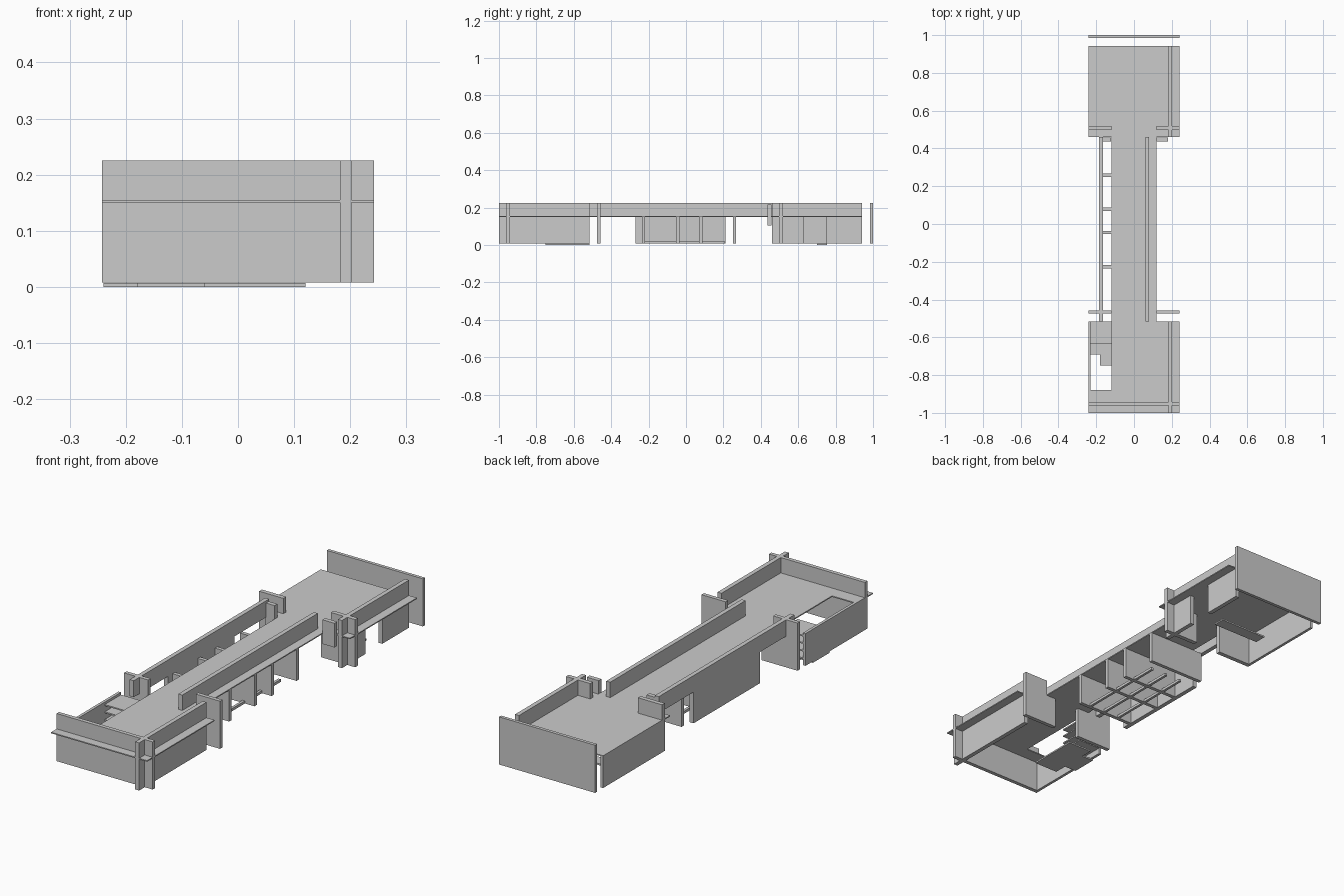
import bpy, bmesh

if "Cube" in bpy.data.objects:
    bpy.data.objects.remove(bpy.data.objects["Cube"])

Z0, ZS, ZT, TOP = 0.008, 0.15, 0.155, 0.225   # wall foot, slab underside, slab top, wall head


def prism(name, pts, z0, z1):
    """Extrude a flat outline from z0 to z1."""
    bm = bmesh.new()
    face = bm.faces.new([bm.verts.new((x, y, z0)) for x, y in pts])
    ext = bmesh.ops.extrude_face_region(bm, geom=[face])
    verts = [g for g in ext['geom'] if isinstance(g, bmesh.types.BMVert)]
    bmesh.ops.translate(bm, verts=verts, vec=(0, 0, z1 - z0))
    bmesh.ops.recalc_face_normals(bm, faces=bm.faces)
    me = bpy.data.meshes.new(name)
    bm.to_mesh(me)
    bm.free()
    ob = bpy.data.objects.new(name, me)
    bpy.context.collection.objects.link(ob)
    return ob


def box(name, x0, x1, y0, y1, z0=Z0, z1=TOP):
    return prism(name, [(x0, y0), (x1, y0), (x1, y1), (x0, y1)], z0, z1)


# Floor slab: dumbbell outline with the stair opening notched into the front left
prism("floor_slab", [(-.242, -1), (.242, -1), (.242, -.515), (.12, -.515), (.12, .46),
                     (.242, .46), (.242, .942), (-.242, .942), (-.242, .46), (-.12, .46),
                     (-.12, -.88), (-.242, -.88)], ZS, ZT)

# End walls
box("back_wall", -.242, .242, .985, 1.0)
box("front_wall", -.242, .242, -.96, -.942)

# Front room side walls
box("front_room_right_wall", .182, .202, -1, -.515)
box("front_room_left_wall", -.242, -.229, -.942, -.515, Z0, ZT)

# Back room side walls, with a doorway low in the right one
box("back_room_right_wall_upper", .182, .202, .46, .942, ZS, TOP)
box("back_room_right_wall_near", .182, .202, .46, .63, Z0, ZS)
box("back_room_right_wall_far", .182, .202, .75, .942, Z0, ZS)
box("back_room_left_wall", -.242, -.229, .50, .942, Z0, ZT)

# Partitions at each end of the corridor, running further in below the slab
for label, y0, y1 in (("front", -.475, -.457), ("back", .498, .518)):
    box(label + "_partition_left", -.242, -.12, y0, y1)
    box(label + "_partition_left_lower", -.12, -.06, y0, y1, Z0, ZS)
    box(label + "_partition_right", .12, .242, y0, y1)
    box(label + "_partition_right_lower", .07, .12, y0, y1, Z0, ZS)

# Small hanging panels by the back partitions
box("small_panel_left", -.168, -.122, .437, .457, .105, .215)
box("small_panel_right", .12, .18, .437, .457, .105, .215)

# Long corridor walls
box("corridor_wall_left", -.185, -.165, -.515, .46, ZS, TOP)
box("corridor_wall_left_lower", -.185, -.165, -.27, .21, Z0, ZS)
box("corridor_wall_right", .06, .08, -.515, .46, ZT, TOP)

# Cross fins below the corridor
for i, y in enumerate((-.235, -.053, .07, .25)):
    box(f"cross_fin_{i + 1}", -.165, .12, y, y + .017, Z0, ZS)

# Low rails linking the fins
for i, x in enumerate((-.10, -.02, .06)):
    box(f"low_rail_{i + 1}", x, x + .012, -.235, .205, Z0, .02)

# Square stair treads turning under the opening
for i, (x, y) in enumerate(((-.12, -.69), (-.18, -.63), (-.12, -.575))):
    box(f"bottom_tread_{i + 1}", x - .06, x + .06, y - .06, y + .06, 0, .007)
for i, z in enumerate((.035, .07, .105, .138)):
    box(f"stair_tread_{i + 1}", -.23, -.12, -.632, -.515, z, z + .006)

# Threshold plate in the back room
box("threshold_plate", -.12, .12, .70, .755, 0, .007)
